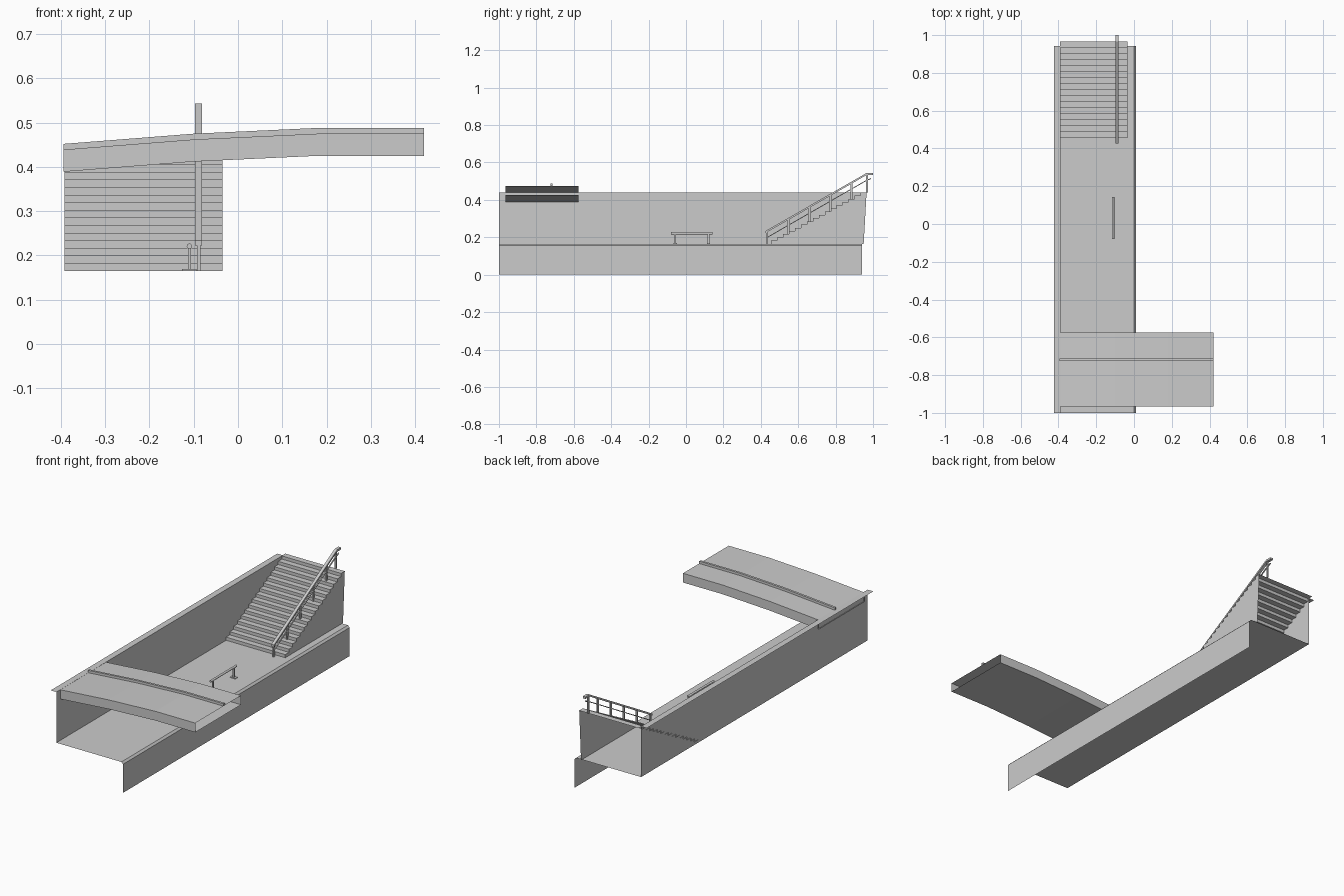
import bpy, bmesh
from mathutils import Vector

if "Cube" in bpy.data.objects:
    bpy.data.objects.remove(bpy.data.objects["Cube"])


def finish(name, bm):
    mesh = bpy.data.meshes.new(name)
    bm.to_mesh(mesh)
    bm.free()
    ob = bpy.data.objects.new(name, mesh)
    bpy.context.collection.objects.link(ob)
    return ob


def sweep(name, pts, offset, closed=False, fill=None):
    """Open sheet: a polyline extruded along an offset."""
    bm = bmesh.new()
    a = [bm.verts.new(p) for p in pts]
    b = [bm.verts.new(Vector(p) + Vector(offset)) for p in pts]
    n = len(pts)
    for i in range(n if closed else n - 1):
        j = (i + 1) % n
        bm.faces.new((a[i], a[j], b[j], b[i]))
    if fill:
        bm.faces.new(a)
        bm.faces.new(b)
    bmesh.ops.recalc_face_normals(bm, faces=bm.faces)
    return finish(name, bm)


def box(name, x, y, z):
    pts = [(x[0], y[0], z[0]), (x[1], y[0], z[0]), (x[1], y[0], z[1]), (x[0], y[0], z[1])]
    return sweep(name, pts, (0, y[1] - y[0], 0), True, True)


def cylinder(name, p, q, r, sides=8):
    p, q = Vector(p), Vector(q)
    bpy.ops.mesh.primitive_cylinder_add(vertices=sides, radius=r, depth=(q - p).length, location=(p + q) / 2)
    ob = bpy.context.object
    ob.name = name
    ob.rotation_euler = (q - p).to_track_quat('Z', 'Y').to_euler()
    bpy.ops.object.shade_smooth_by_angle()


FLOOR, TOP = 0.165, 0.44
XL, XR = -0.392, -0.035

# quay: chamfered water wall, walkway, rear wall and coping in one open sheet
section = [(0.01, 0), (0.01, 0.155), (0, FLOOR), (-0.39, FLOOR), (-0.39, TOP), (-0.424, TOP)]
sweep("quay", [(x, -1, z) for x, z in section], (0, 1.942, 0))

# stairs: zigzag sheet open at the back
N, Y0, TREAD = 16, 0.455, 0.0319
RISE = (TOP - FLOOR) / N
zig = [(Y0, FLOOR)]
for i in range(N):
    zig += [(Y0 + i * TREAD, FLOOR + (i + 1) * RISE), (Y0 + (i + 1) * TREAD, FLOOR + (i + 1) * RISE)]
sweep("stair_steps", [(XL, y, z) for y, z in zig], (XR - XL, 0, 0))

# stair side panel
bm = bmesh.new()
bm.faces.new([bm.verts.new((XR, y, z)) for y, z in zig + [(0.95, FLOOR)]])
finish("stair_side", bm)

# stair handrail: flat top bar with level end, thin middle bar, posts
SLOPE = 0.31 / 0.54


def rail_z(y):
    return min(0.228 + (y - 0.425) * SLOPE, 0.538)


def rail(name, drop, w, h, path):
    lower = [(-0.089 - w / 2, y, z - drop - h / 2) for y, z in path]
    upper = [(-0.089 - w / 2, y, z - drop + h / 2) for y, z in reversed(path)]
    sweep(name, lower + upper, (w, 0, 0), True, True)


rail("handrail", 0, 0.016, 0.011, [(0.425, rail_z(0.425)), (0.965, 0.538), (1.0, 0.538)])
rail("middle_rail", 0.034, 0.006, 0.005, [(0.432, rail_z(0.432)), (0.965, 0.538), (0.99, 0.548)])
for i, y in enumerate((0.432, 0.548, 0.66, 0.773, 0.885, 0.967)):
    step = int((y - Y0) // TREAD) + 1
    base = FLOOR + max(0, min(N, step)) * RISE
    box(f"handrail_post_{i}", (-0.093, -0.085), (y - 0.005, y + 0.005), (base, rail_z(y)))

# low mooring rail on the walkway
cylinder("mooring_bar", (-0.11, -0.08, 0.221), (-0.11, 0.142, 0.221), 0.006, 12)
for i, y in enumerate((-0.058, 0.12)):
    box(f"mooring_post_{i}", (-0.113, -0.106), (y - 0.005, y + 0.005), (FLOOR, 0.218))
    box(f"mooring_foot_{i}", (-0.126, -0.094), (y - 0.009, y + 0.009), (FLOOR, 0.169))

# arched footbridge: open-ended tube plus a thin kerb
arch = [(-0.394, 0.439), (-0.10, 0.462), (0.18, 0.475), (0.42, 0.475)]


def deck(name, y0, y1, low, high, caps):
    bm = bmesh.new()
    rings = [[bm.verts.new((x, y, z + d)) for y, d in ((y0, low), (y1, low), (y1, high), (y0, high))]
             for x, z in arch]
    for a, b in zip(rings, rings[1:]):
        for k in range(4):
            bm.faces.new((a[k], a[(k + 1) % 4], b[(k + 1) % 4], b[k]))
    if caps:
        bm.faces.new(rings[0])
        bm.faces.new(rings[-1])
    bmesh.ops.recalc_face_normals(bm, faces=bm.faces)
    finish(name, bm)


deck("bridge_deck", -0.966, -0.574, -0.05, 0, False)
deck("bridge_kerb", -0.725, -0.713, 0, 0.013, True)
